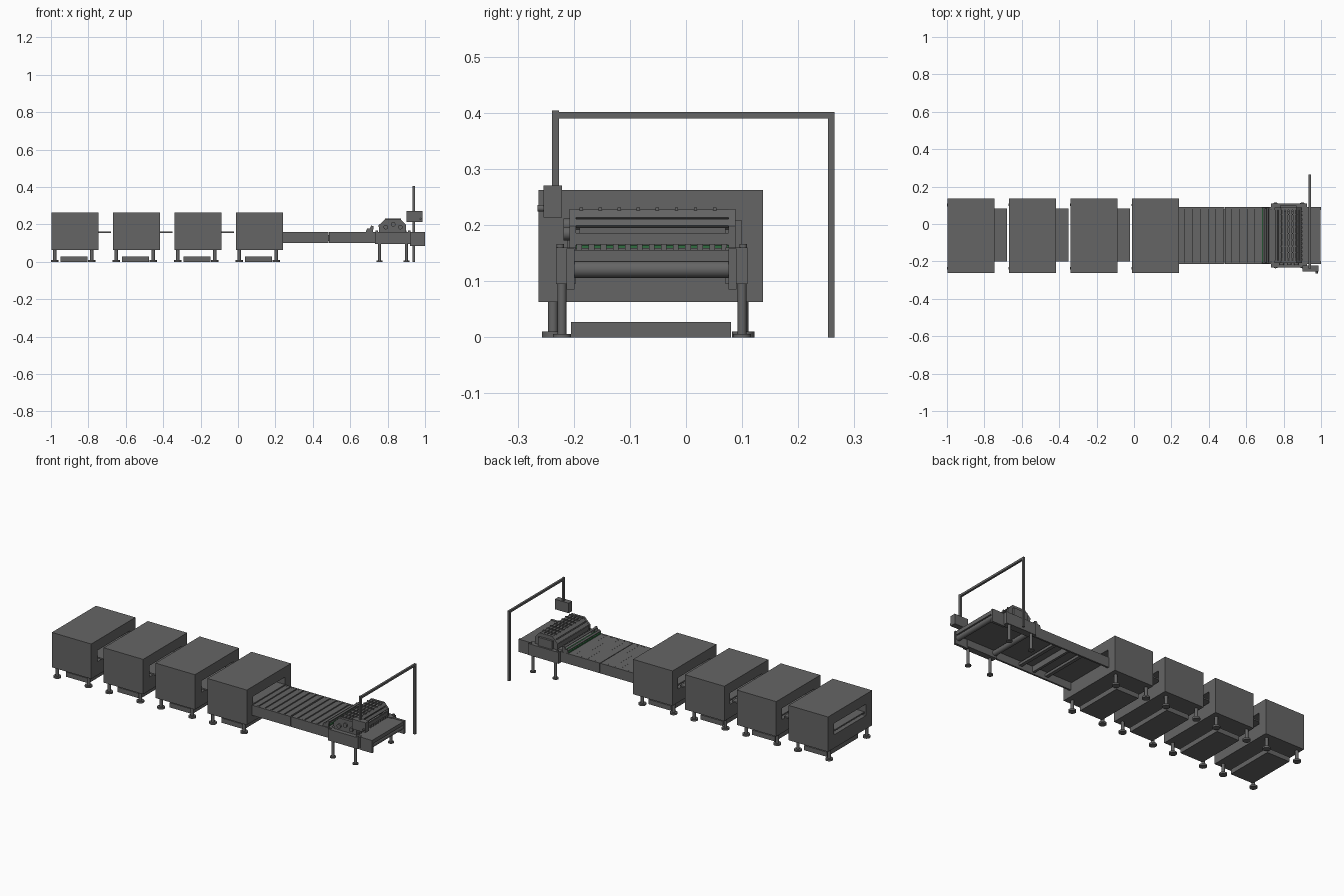
import bpy, bmesh, math
from mathutils import Matrix, Vector

if "Cube" in bpy.data.objects:
    bpy.data.objects.remove(bpy.data.objects["Cube"])


def material(name, rgb):
    m = bpy.data.materials.new(name)
    m.diffuse_color = (*rgb, 1)
    m.use_nodes = True
    m.node_tree.nodes["Principled BSDF"].inputs["Base Color"].default_value = m.diffuse_color
    return m


GREY = material("machine grey", (0.13, 0.13, 0.13))
GREEN = material("dark green", (0.03, 0.15, 0.05))


def finish(name, bm, mat=GREY):
    bmesh.ops.recalc_face_normals(bm, faces=bm.faces)
    me = bpy.data.meshes.new(name)
    bm.to_mesh(me)
    bm.free()
    me.materials.append(mat)
    ob = bpy.data.objects.new(name, me)
    bpy.context.collection.objects.link(ob)
    return ob


def box(name, x, y, z, mat=GREY):
    """Box from (min, max) ranges."""
    bm = bmesh.new()
    bmesh.ops.create_cube(bm, size=1)
    for v in bm.verts:
        v.co = Vector([(r[0] + r[1]) / 2 + c * (r[1] - r[0]) for r, c in zip((x, y, z), v.co)])
    return finish(name, bm, mat)


def rod(name, a, b, r, mat=GREY, sides=20):
    """Cylinder from point a to point b."""
    a, b = Vector(a), Vector(b)
    bm = bmesh.new()
    bmesh.ops.create_cone(bm, cap_ends=True, segments=sides, radius1=r, radius2=r, depth=(b - a).length)
    rot = Vector((0, 0, 1)).rotation_difference(b - a).to_matrix().to_4x4()
    bm.transform(Matrix.Translation((a + b) / 2) @ rot)
    for f in bm.faces:
        f.smooth = len(f.verts) == 4
    for e in bm.edges:
        e.smooth = all(f.smooth for f in e.link_faces)
    return finish(name, bm, mat)


def extrude(name, pts, y0, y1, mat=GREY):
    """Extrude an (x, z) outline along y."""
    bm = bmesh.new()
    ends = [[bm.verts.new((x, y, z)) for x, z in pts] for y in (y0, y1)]
    for e in ends:
        bm.faces.new(e)
    n = len(pts)
    for i in range(n):
        j = (i + 1) % n
        bm.faces.new((ends[0][i], ends[0][j], ends[1][j], ends[1][i]))
    return finish(name, bm, mat)


def tunnel(name, x0, x1, outer, inner):
    """Box with a rectangular passage along x; rectangles are (y0, y1, z0, z1)."""
    bm = bmesh.new()

    def ring(x, r):
        return [bm.verts.new((x, y, z)) for y, z in
                ((r[0], r[2]), (r[1], r[2]), (r[1], r[3]), (r[0], r[3]))]
    rings = [ring(x0, outer), ring(x1, outer), ring(x1, inner), ring(x0, inner)]
    for k in range(4):
        a, b = rings[k], rings[(k + 1) % 4]
        for i in range(4):
            j = (i + 1) % 4
            bm.faces.new((a[i], a[j], b[j], b[i]))
    return finish(name, bm)


# Four tunnel cabinets with feet, floor tray and belt
for i in range(4):
    x0 = -0.997 + 0.329 * i
    x1 = x0 + 0.25
    tunnel(f"cabinet_{i}", x0, x1, (-0.263, 0.137, 0.063, 0.263), (-0.205, 0.085, 0.14, 0.205))
    box(f"cabinet_belt_{i}", (x0 + 0.005, x1 + (0.068 if i < 3 else 0)), (-0.2, 0.083), (0.155, 0.163))
    box(f"floor_tray_{i}", (x0 + 0.048, x0 + 0.192), (-0.205, 0.08), (0, 0.027))
    for lx in (x0 + 0.017, x0 + 0.215):
        for ly in (-0.237, 0.102):
            rod(f"cabinet_leg_{i}", (lx, ly, 0.005), (lx, ly, 0.066), 0.009)
            rod(f"cabinet_foot_{i}", (lx, ly, 0), (lx, ly, 0.01), 0.02)

# Two conveyor sections: side rails, slatted deck, cross bars
for i, (x0, x1) in enumerate(((0.235, 0.484), (0.486, 0.735))):
    for y in (-0.215, 0.08):
        box(f"conveyor_rail_{i}", (x0, x1), (y, y + 0.01), (0.1, 0.158))
    box(f"conveyor_deck_{i}", (x0, x1), (-0.206, 0.081), (0.143, 0.15))
    step = (x1 - x0) / 6
    for k in range(6):
        a = x0 + k * step
        extrude(f"conveyor_slat_{i}_{k}", [(a, 0.148), (a + step - 0.004, 0.148),
                (a + step - 0.004, 0.159), (a, 0.156)], -0.206, 0.081)
    xc = (x0 + x1) / 2 + (0.04 if i == 0 else -0.04)
    box(f"conveyor_cross_bar_{i}", (xc - 0.01, xc + 0.01), (-0.206, 0.081), (0.115, 0.13))
box("conveyor_joint_bar", (0.478, 0.492), (-0.206, 0.081), (0.11, 0.143))

# Guide rollers and green strips ahead of the machine
for x in (0.688, 0.714):
    box("green_strip", (x - 0.004, x + 0.004), (-0.205, 0.085), (0.159, 0.166), GREEN)
rod("guide_roller_low", (0.695, -0.205, 0.172), (0.695, 0.085, 0.172), 0.006)
rod("guide_roller_high", (0.715, -0.205, 0.186), (0.715, 0.085, 0.186), 0.006)
for y in (-0.211, 0.083):
    extrude("roller_bracket", [(0.682, 0.15), (0.722, 0.15), (0.724, 0.19), (0.712, 0.194),
                               (0.704, 0.178), (0.69, 0.178)], y, y + 0.006)

# Machine frame, deck and infeed table
for y0, y1 in ((-0.232, -0.197), (0.07, 0.11)):
    box("machine_side_beam", (0.732, 0.925), (y0, y1), (0.095, 0.16))
for y in (-0.213, 0.076):
    box("infeed_side_plate", (0.92, 1.0), (y, y + 0.014), (0.085, 0.158))
box("machine_deck", (0.73, 0.997), (-0.2, 0.077), (0.135, 0.156))
for x in (0.745, 0.982):
    rod("end_roller", (x, -0.2, 0.121), (x, 0.077, 0.121), 0.015)
for x in (0.757, 0.9):
    for y in (-0.221, 0.1):
        rod("machine_leg", (x, y, 0.004), (x, y, 0.1), 0.008)
        rod("machine_foot", (x, y, 0), (x, y, 0.006), 0.016)
for x in (0.742, 0.915):
    for y in (-0.224, 0.102):
        rod("corner_bolt", (x, y, 0.155), (x, y, 0.166), 0.007)

# Hood: two end plates joined by sloping covers and slats
hood = [(0.754, 0.158), (0.752, 0.195), (0.787, 0.229), (0.868, 0.229), (0.897, 0.198), (0.897, 0.158)]
for y in (-0.208, 0.076):
    extrude("hood_end_plate", hood, y, y + 0.012)


def cover(name, a, b, t=0.006):
    """Flat bar spanning the hood, following the line a to b."""
    a, b = Vector(a), Vector(b)
    d = (b - a).normalized()
    n = Vector((d.y, -d.x)) * t
    extrude(name, [a, b, b + n, a + n], -0.197, 0.077)


cover("hood_back_panel", (0.756, 0.164), (0.754, 0.192))
cover("hood_back_slope_low", (0.754, 0.196), (0.768, 0.210))
cover("hood_back_slope_high", (0.772, 0.213), (0.788, 0.228))
cover("hood_front_slope_high", (0.868, 0.228), (0.881, 0.214))
cover("hood_front_slope_low", (0.884, 0.211), (0.895, 0.199))
cover("hood_front_panel", (0.896, 0.186), (0.896, 0.165))
for k in range(4):
    x = 0.79 + k * 0.02
    box("hood_top_slat", (x, x + 0.014), (-0.197, 0.077), (0.218, 0.227))
box("hood_inner_beam", (0.775, 0.87), (-0.19, 0.07), (0.175, 0.205))
for k in range(13):
    y = -0.195 + k * 0.0215
    box("hood_tooth", (0.893, 0.902), (y, y + 0.01), (0.156, 0.166))
for k in range(8):
    y = -0.19 + k * 0.034
    box("hood_rib", (0.785, 0.872), (y, y + 0.006), (0.226, 0.231))

# Drive knobs and bracket beside the hood
for x, z in ((0.79, 0.185), (0.83, 0.2), (0.868, 0.185)):
    rod("drive_wheel", (x, -0.218, z), (x, -0.206, z), 0.012)
box("hood_side_bracket", (0.78, 0.87), (0.085, 0.1), (0.158, 0.208))

# Overhead gantry with hanging control box
box("gantry_post", (0.934, 0.946), (0.253, 0.265), (0, 0.402))
box("gantry_beam", (0.934, 0.946), (-0.227, 0.254), (0.39, 0.402))
box("gantry_drop", (0.934, 0.946), (-0.239, -0.226), (0.265, 0.404))
box("control_box", (0.9, 0.987), (-0.254, -0.221), (0.214, 0.271))
rod("control_knob", (0.977, -0.253, 0.23), (0.977, -0.265, 0.23), 0.006)
